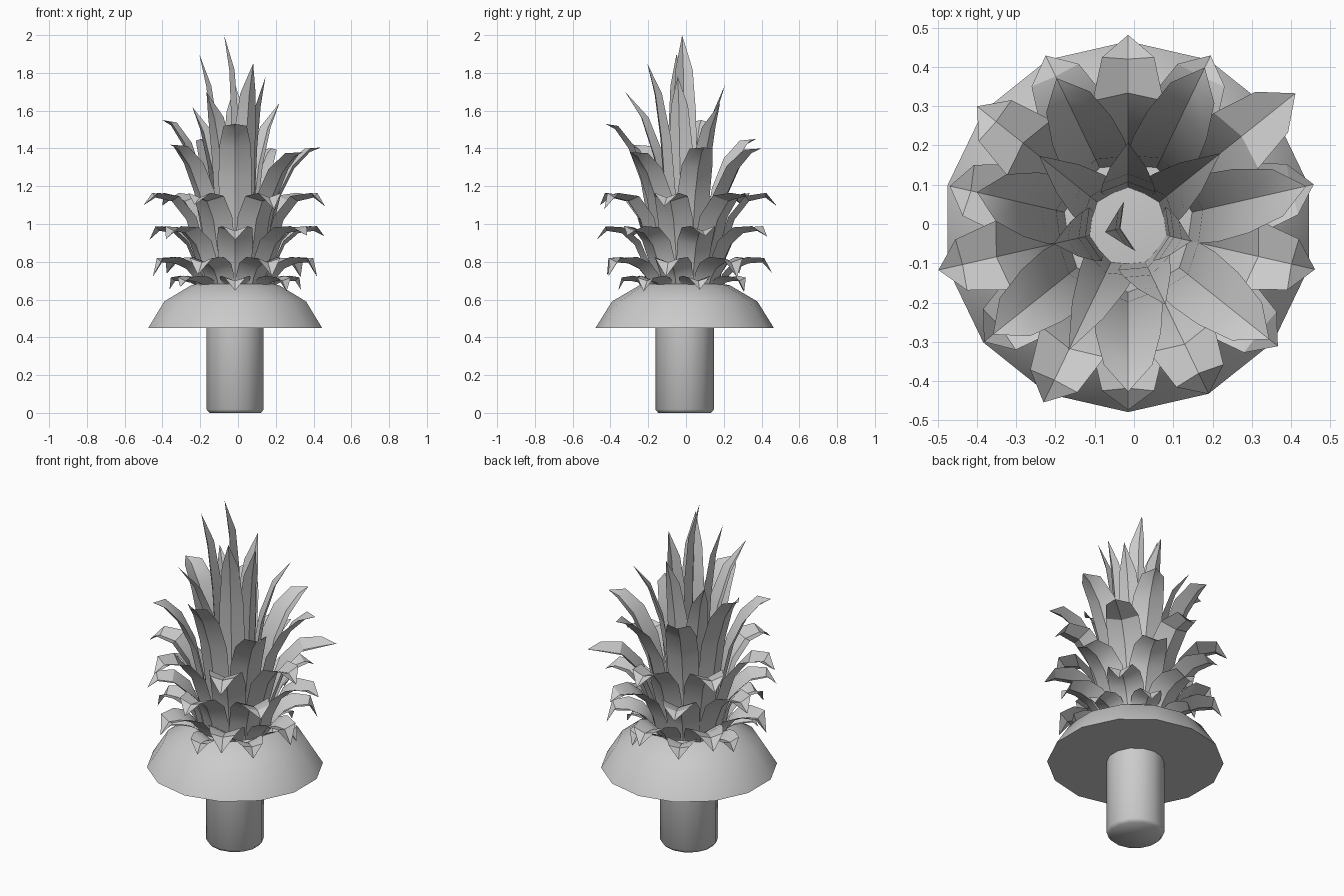
import bpy, bmesh, random
from math import sin, cos, pi, radians, hypot

if "Cube" in bpy.data.objects:
    bpy.data.objects.remove(bpy.data.objects["Cube"])

random.seed(4)
CX, CY = -0.015, -0.007   # plant axis
N = 14                    # sides of the turned parts


def finish(bm, name, angle=30):
    me = bpy.data.meshes.new(name)
    bm.to_mesh(me)
    bm.free()
    ob = bpy.data.objects.new(name, me)
    bpy.context.collection.objects.link(ob)
    bpy.ops.object.select_all(action='DESELECT')
    ob.select_set(True)
    bpy.context.view_layer.objects.active = ob
    bpy.ops.object.shade_smooth_by_angle(angle=radians(angle))
    return ob


def lathe(name, profile, angle=30):
    """Closed turned solid from (radius, z) points, bottom to top."""
    bm = bmesh.new()
    rings = [[bm.verts.new((CX + r * cos(pi / 2 + 2 * pi * i / N),
                            CY + r * sin(pi / 2 + 2 * pi * i / N), z))
              for i in range(N)] for r, z in profile]
    for a, b in zip(rings, rings[1:]):
        for i in range(N):
            j = (i + 1) % N
            bm.faces.new((a[i], a[j], b[j], b[i]))
    bm.faces.new(rings[0][::-1])
    bm.faces.new(rings[-1])
    bmesh.ops.recalc_face_normals(bm, faces=bm.faces)
    return finish(bm, name, angle)


def leaf(bm, deg, path, half, widths, fold=0.38):
    """Keeled blade along (radius, z) path; last point is the tip."""
    a = radians(deg)
    ux, uy = cos(a), sin(a)

    def vert(r, z, s):
        return bm.verts.new((CX + r * ux - s * uy, CY + r * uy + s * ux, z))

    rows = []
    for i, (r, z) in enumerate(path[:-1]):
        p, q = path[max(i - 1, 0)], path[i + 1]
        tr, tz = q[0] - p[0], q[1] - p[1]
        l = hypot(tr, tz)
        w = half * widths[i]
        nr, nz = -tz / l * w * fold, tr / l * w * fold   # edges folded inward
        rows.append((vert(r + nr, z + nz, -w), vert(r, z, 0), vert(r + nr, z + nz, w)))
    for b, t in zip(rows, rows[1:]):
        bm.faces.new((b[0], b[1], t[1], t[0]))
        bm.faces.new((b[1], b[2], t[2], t[1]))
    tip = vert(*path[-1], 0)
    bm.faces.new((rows[-1][0], rows[-1][1], tip))
    bm.faces.new((rows[-1][1], rows[-1][2], tip))


def path(r0, z0, rt, zp, zt, rf, zf):
    pts = [(r0 + (rt - r0) * f, z0 + (zp - z0) * g) for f, g in zip(rf, zf)]
    return pts + [(rt, zt)]


# stem and domed base
lathe("stem", [(0.14, 0.0), (0.155, 0.018), (0.155, 0.47)], 60)
lathe("dome_base", [(0.472, 0.45), (0.385, 0.59), (0.24, 0.675), (0.17, 0.69)])

ARCH_R, ARCH_Z = (0, 0.10, 0.27, 0.52, 0.80), (0, 0.40, 0.74, 0.94, 0.98)
ARCH_W = (0.75, 0.92, 1.0, 0.95, 0.70)
SPEAR_R, SPEAR_Z = (0, 0.12, 0.3, 0.6), (0, 0.42, 0.66, 0.86)
SPEAR_W = (0.8, 1.0, 0.92, 0.65)
STEP = 360 / 7

# four rings of seven drooping leaves:
# name, start angle, base radius, tip radius, peak z, tip z, half width
for name, start, r0, rt, zp, zt, half in (
        ("leaf_ring_1", -90, 0.20, 0.36, 0.70, 0.655, 0.08),
        ("leaf_ring_2", 90, 0.20, 0.455, 0.80, 0.73, 0.095),
        ("leaf_ring_3", -90, 0.19, 0.475, 0.97, 0.925, 0.095),
        ("leaf_ring_4", 90, 0.18, 0.485, 1.15, 1.09, 0.095)):
    bm = bmesh.new()
    for k in range(7):
        d = random.uniform(-0.015, 0.015)
        if name == "leaf_ring_4" and k == 6:
            d = 0.06      # one leaf reaches further out and droops less
        leaf(bm, start + k * STEP,
             path(r0, 0.66, rt + d, zp, zt + d, ARCH_R, ARCH_Z), half, ARCH_W)
    finish(bm, name)

# long arching leaves, individually tilted: tip radius, tip z
bm = bmesh.new()
for k, (rt, z) in enumerate(((0.42, 1.53), (0.46, 1.38), (0.465, 1.405), (0.45, 1.40),
                             (0.42, 1.45), (0.395, 1.55), (0.44, 1.42))):
    leaf(bm, -90 + k * STEP,
         path(0.165, 0.67, rt, z - 0.01, z, ARCH_R, (0, 0.38, 0.66, 0.86, 0.98)),
         0.088, ARCH_W)
finish(bm, "leaf_ring_5")

# upright spear leaves
bm = bmesh.new()
for k, (rt, z) in enumerate(((0.215, 1.74), (0.29, 1.62), (0.195, 1.90), (0.35, 1.70),
                             (0.22, 1.85), (0.165, 1.78), (0.30, 1.64))):
    leaf(bm, 90 + k * STEP,
         path(0.10, 0.68, rt, z, z, SPEAR_R, SPEAR_Z), 0.07, SPEAR_W)
finish(bm, "spear_leaves")

# single crown leaf in the middle
bm = bmesh.new()
leaf(bm, 193, path(0.02, 0.68, 0.06, 2.0, 2.0, (0, 0, 0.05, 0.3), (0, 0.42, 0.68, 0.86)),
     0.065, (0.9, 1.0, 0.95, 0.72))
finish(bm, "crown_leaf")
